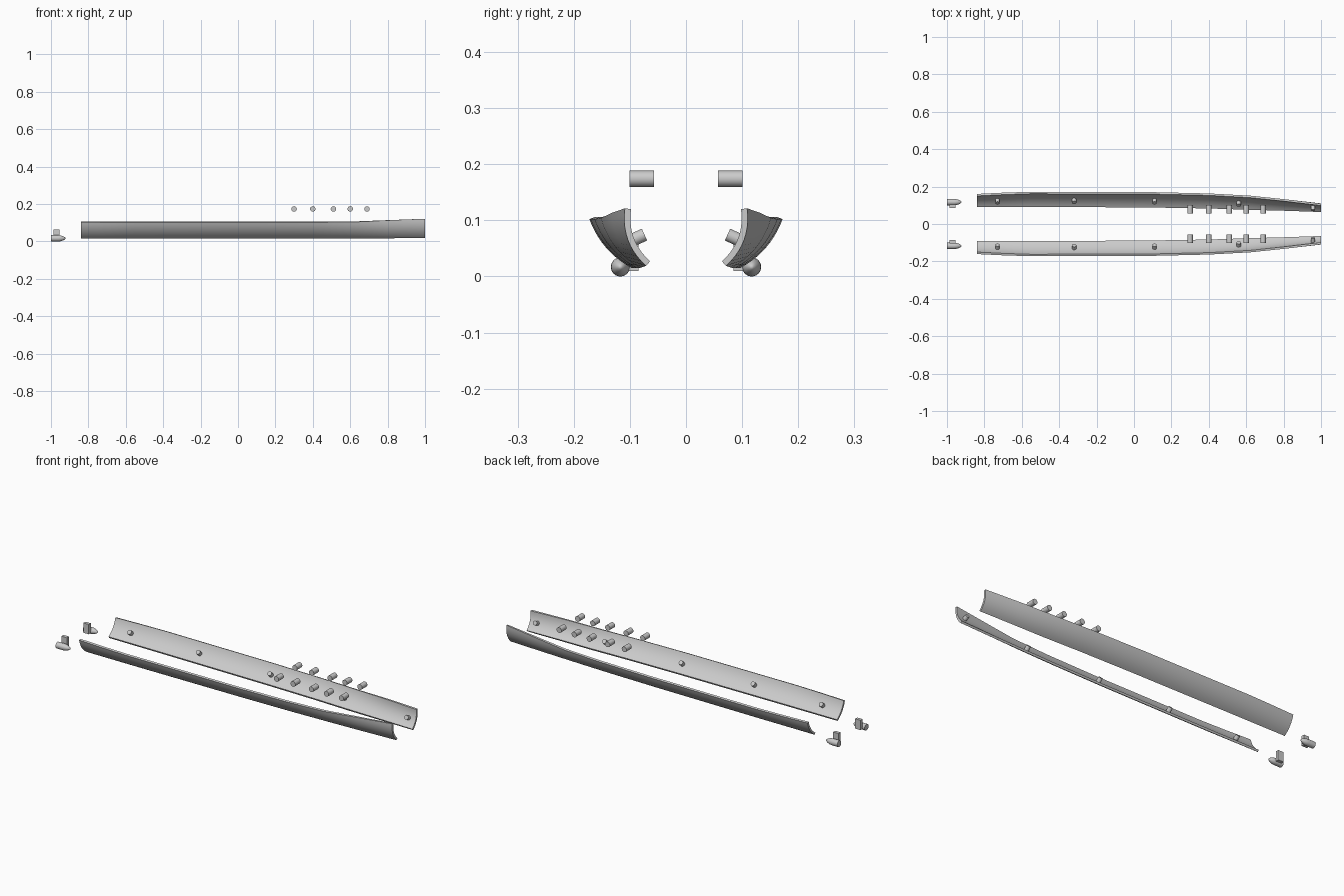
import bpy, bmesh, math
from mathutils import Vector

if "Cube" in bpy.data.objects:
    bpy.data.objects.remove(bpy.data.objects["Cube"])

THICK = 0.011
# stations of a side panel: x, inner bottom (y, z), inner top (y, z), bulge
STATIONS = [
    (-0.84, 0.092, 0.025, 0.150, 0.106, 0.010),
    (-0.70, 0.092, 0.025, 0.157, 0.106, 0.010),
    (-0.55, 0.092, 0.025, 0.162, 0.106, 0.010),
    (0.10, 0.088, 0.025, 0.160, 0.106, 0.010),
    (0.40, 0.083, 0.025, 0.153, 0.106, 0.010),
    (0.62, 0.076, 0.025, 0.141, 0.107, 0.011),
    (0.80, 0.071, 0.026, 0.122, 0.114, 0.012),
    (1.00, 0.064, 0.027, 0.098, 0.120, 0.013),
]


def finish(name, bm):
    bmesh.ops.recalc_face_normals(bm, faces=bm.faces)
    mesh = bpy.data.meshes.new(name)
    bm.to_mesh(mesh)
    bm.free()
    obj = bpy.data.objects.new(name, mesh)
    bpy.context.collection.objects.link(obj)
    bpy.ops.object.select_all(action='DESELECT')
    obj.select_set(True)
    bpy.context.view_layer.objects.active = obj
    bpy.ops.object.shade_smooth_by_angle(angle=math.radians(35))
    return obj


def section_at(x):
    for a, b in zip(STATIONS, STATIONS[1:]):
        if x <= b[0]:
            f = (x - a[0]) / (b[0] - a[0])
            return [p + (q - p) * f for p, q in zip(a, b)]
    return list(STATIONS[-1])


def inner_point(sec, t):
    """Point on the inner face and its outward normal, in the yz plane."""
    _, y0, z0, y1, z1, bulge = sec
    chord = Vector((y1 - y0, z1 - z0))
    n = Vector((chord.y, -chord.x)).normalized()
    p = Vector((y0, z0)) + chord * t + n * bulge * 4 * t * (1 - t)
    tan = chord + n * bulge * 4 * (1 - 2 * t)
    return p, Vector((tan.y, -tan.x)).normalized()


def rod(name, a, b, r, sides=24):
    a, b = Vector(a), Vector(b)
    bm = bmesh.new()
    bmesh.ops.create_cone(bm, cap_ends=True, segments=sides, radius1=r, radius2=r,
                          depth=(b - a).length)
    bm.transform((b - a).to_track_quat('Z', 'Y').to_matrix().to_4x4())
    bmesh.ops.translate(bm, verts=bm.verts, vec=(a + b) / 2)
    return finish(name, bm)


def side_panel(side, label):
    bm = bmesh.new()
    steps = 10
    rings = []
    for sec in STATIONS:
        pts = [inner_point(sec, i / steps) for i in range(steps + 1)]
        loop = [p for p, n in pts] + [p + n * THICK for p, n in reversed(pts)]
        rings.append([bm.verts.new((sec[0], side * p.x, p.y)) for p in loop])
    count = len(rings[0])
    for a, b in zip(rings, rings[1:]):
        for i in range(count):
            j = (i + 1) % count
            bm.faces.new((a[i], a[j], b[j], b[i]))
    for ring in (rings[0], rings[-1]):
        for i in range(steps):
            bm.faces.new((ring[i], ring[i + 1], ring[count - 2 - i], ring[count - 1 - i]))
    finish(label + "_side_panel", bm)


def pod(side, label):
    # bullet-shaped body turned around the x axis
    profile = [(-1.0, 0), (-1.0, 0.017), (-0.96, 0.017), (-0.95, 0.0158),
               (-0.94, 0.013), (-0.93, 0.0085), (-0.924, 0.004), (-0.922, 0)]
    bm = bmesh.new()
    vs = [bm.verts.new((x, r, 0)) for x, r in profile]
    edges = [bm.edges.new(e) for e in zip(vs, vs[1:])]
    bmesh.ops.spin(bm, geom=vs + edges, cent=(0, 0, 0), axis=(1, 0, 0),
                   angle=math.tau, steps=24)
    bmesh.ops.remove_doubles(bm, verts=bm.verts, dist=1e-5)
    bmesh.ops.translate(bm, verts=bm.verts, vec=(0, side * 0.117, 0.017))
    finish(label + "_pod", bm)
    # upright bracket beside the body
    bm = bmesh.new()
    bmesh.ops.create_cube(bm, size=1)
    bmesh.ops.scale(bm, verts=bm.verts, vec=(0.032, 0.018, 0.053))
    bmesh.ops.translate(bm, verts=bm.verts, vec=(-0.97, side * 0.094, 0.0365))
    finish(label + "_pod_bracket", bm)


for side, label in ((1, "left"), (-1, "right")):
    side_panel(side, label)
    pod(side, label)
    # studs standing on the inner face
    for x in (-0.73, -0.32, 0.11, 0.56, 0.957):
        p, n = inner_point(section_at(x), 0.47)
        a, b = p + n * 0.003, p - n * 0.023
        rod(label + "_stud", (x, side * a.x, a.y), (x, side * b.x, b.y), 0.0115)
    # row of pegs above
    for x in (0.30, 0.40, 0.51, 0.60, 0.69):
        rod(label + "_peg", (x, side * 0.057, 0.174), (x, side * 0.101, 0.174), 0.0145)
